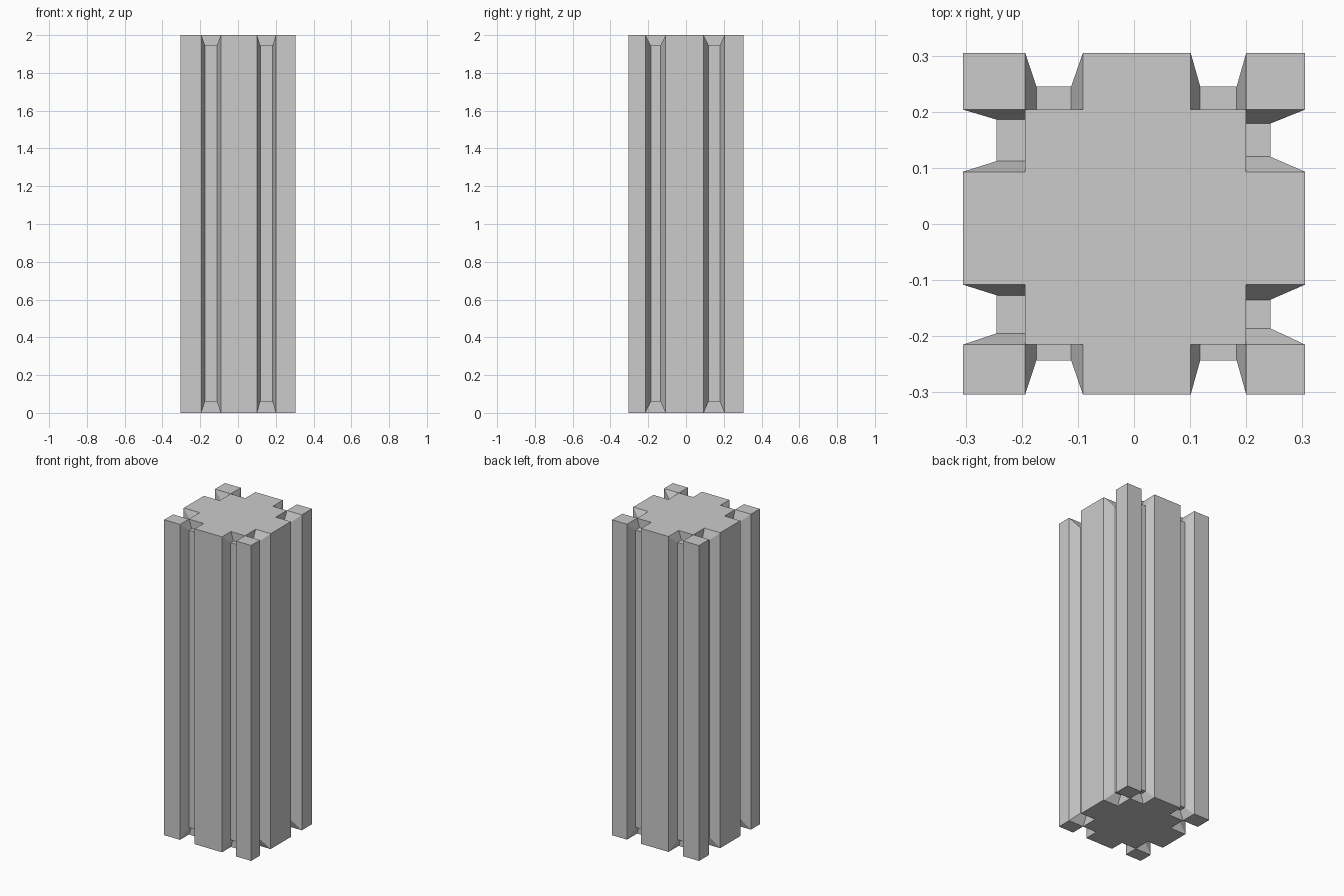
import bpy, bmesh

if "Cube" in bpy.data.objects:
    bpy.data.objects.remove(bpy.data.objects["Cube"])

H = 2.0
LO, HI = 0.06, 1.945            # groove floor ends
X = [-0.305, -0.194, -0.091, 0.101, 0.2, 0.305]
Y = [-0.304, -0.215, -0.108, 0.093, 0.204, 0.305]

bm = bmesh.new()


def face(*pts):
    bm.faces.new([bm.verts.new(p) for p in pts])


# Top and bottom caps, leaving out the notched border cells
for i in range(5):
    for j in range(5):
        if (i in (0, 4) and j in (1, 3)) or (j in (0, 4) and i in (1, 3)):
            continue
        for z in (0, H):
            face((X[i], Y[j], z), (X[i+1], Y[j], z), (X[i+1], Y[j+1], z), (X[i], Y[j+1], z))

# Flat outer strips between the grooves
for k in (0, 2, 4):
    for y in (Y[0], Y[5]):
        face((X[k], y, 0), (X[k+1], y, 0), (X[k+1], y, H), (X[k], y, H))
    for x in (X[0], X[5]):
        face((x, Y[k], 0), (x, Y[k+1], 0), (x, Y[k+1], H), (x, Y[k], H))


def groove(along_x, outer, back, floor, a, b, a_in, b_in):
    """Tapered groove wrapping over the top and bottom edges."""
    def p(u, d, z):
        return (u, d, z) if along_x else (d, u, z)
    rim = lambda u: [p(u, back, H), p(u, outer, H), p(u, outer, 0), p(u, back, 0)]
    bed = lambda u: [p(u, back, HI), p(u, floor, HI), p(u, floor, LO), p(u, back, LO)]
    ra, rb, ba, bb = rim(a), rim(b), bed(a_in), bed(b_in)
    for n in range(3):
        face(ra[n], ra[n+1], ba[n+1], ba[n])
        face(rb[n], rb[n+1], bb[n+1], bb[n])
        face(ba[n], ba[n+1], bb[n+1], bb[n])
    for n in (0, 3):
        face(ra[n], rb[n], bb[n], ba[n])


# Front and back grooves
for outer, back, floor in ((Y[0], Y[1], -0.243), (Y[5], Y[4], 0.245)):
    groove(True, outer, back, floor, X[1], X[2], -0.174, -0.112)
    groove(True, outer, back, floor, X[3], X[4], 0.118, 0.183)
# Left grooves, then right grooves
groove(False, X[0], X[1], -0.245, Y[1], Y[2], -0.195, -0.127)
groove(False, X[0], X[1], -0.245, Y[3], Y[4], 0.112, 0.186)
groove(False, X[5], X[4], 0.243, Y[1], Y[2], -0.186, -0.135)
groove(False, X[5], X[4], 0.243, Y[3], Y[4], 0.12, 0.179)

# Weld the shell and orient it
bmesh.ops.remove_doubles(bm, verts=bm.verts, dist=0.0005)
bmesh.ops.recalc_face_normals(bm, faces=bm.faces)

mesh = bpy.data.meshes.new("grooved_pillar")
bm.to_mesh(mesh)
bm.free()
pillar = bpy.data.objects.new("grooved_pillar", mesh)
bpy.context.collection.objects.link(pillar)
